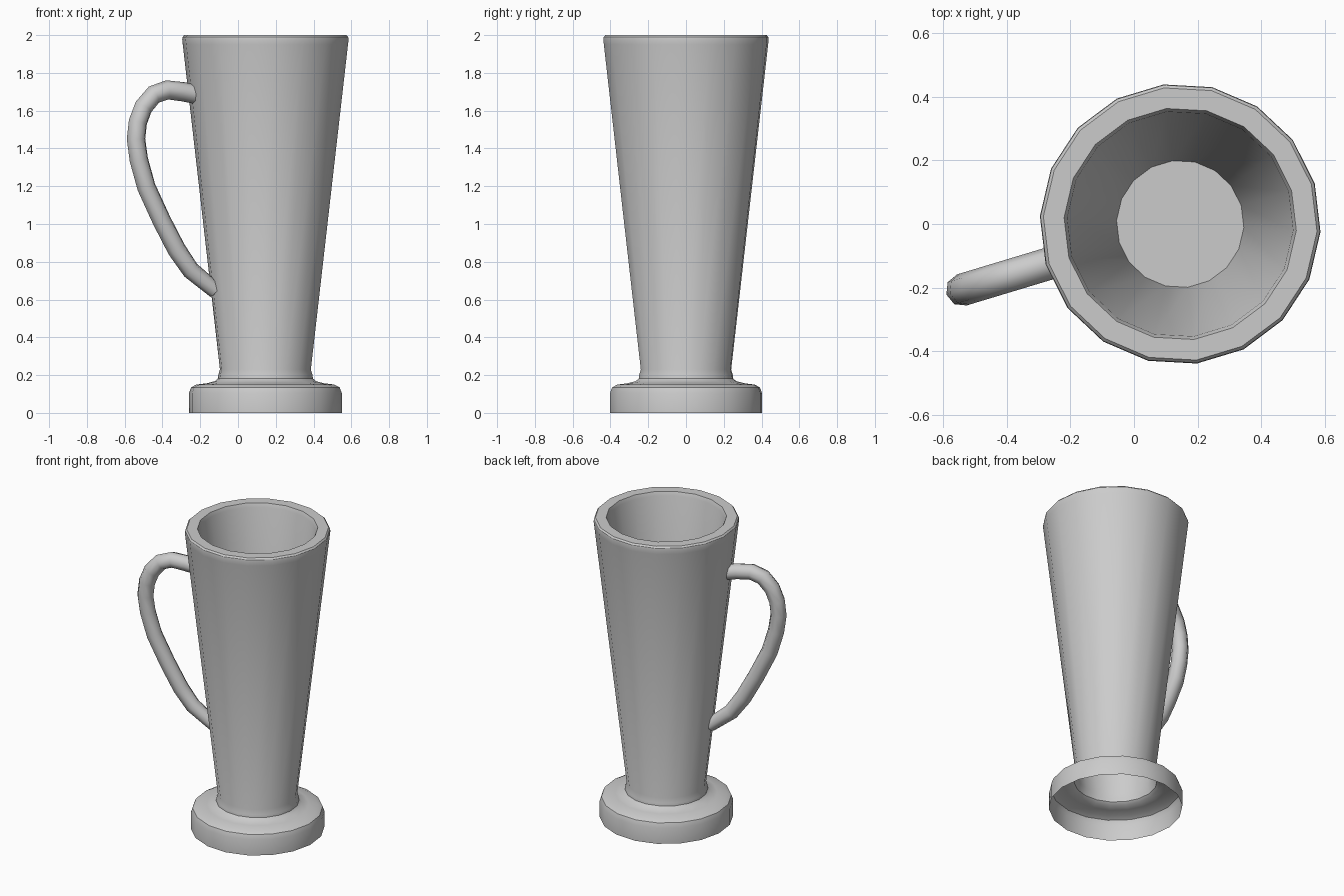
import bpy, bmesh, math

if "Cube" in bpy.data.objects:
    bpy.data.objects.remove(bpy.data.objects["Cube"])

SIDES = 18
CX = 0.145                      # axis of the cup
ANGLE = math.radians(196.8)     # direction of the handle


def lathe(name, profile):
    """Spin a (radius, z) profile around the cup axis and close its last ring."""
    bm = bmesh.new()
    rings = []
    for r, z in profile:
        ring = []
        for k in range(SIDES):
            a = ANGLE + 2 * math.pi * k / SIDES
            ring.append(bm.verts.new((CX + r * math.cos(a), r * math.sin(a), z)))
        rings.append(ring)
    for lo, hi in zip(rings, rings[1:]):
        for k in range(SIDES):
            n = (k + 1) % SIDES
            bm.faces.new((lo[k], lo[n], hi[n], hi[k]))
    bm.faces.new(rings[-1])
    me = bpy.data.meshes.new(name)
    bm.to_mesh(me)
    bm.free()
    ob = bpy.data.objects.new(name, me)
    bpy.context.collection.objects.link(ob)
    bpy.context.view_layer.objects.active = ob
    ob.select_set(True)
    bpy.ops.object.shade_smooth_by_angle(angle=math.radians(32))
    ob.select_set(False)
    return ob


# Cup: hollow foot, tapered wall, rounded rim, inner wall and floor
lathe("cup", [
    (0.405, 0.0), (0.405, 0.105), (0.394, 0.135), (0.365, 0.15), (0.31, 0.157),
    (0.268, 0.168), (0.252, 0.182), (0.25, 0.2), (0.241, 0.23),
    (0.438, 1.95), (0.441, 1.975), (0.439, 1.99), (0.43, 2.0),
    (0.365, 2.0), (0.355, 1.975), (0.2, 0.5),
])

# Handle: round tube along a bent path, (x as seen from the front, z, thickness)
path = [
    (-0.215, 1.685, 1), (-0.29, 1.70, 1), (-0.375, 1.71, 1), (-0.445, 1.685, 1),
    (-0.50, 1.62, 1), (-0.53, 1.54, 1), (-0.54, 1.45, 1), (-0.525, 1.34, 1),
    (-0.485, 1.195, 1), (-0.405, 1.02, 1), (-0.325, 0.865, 1),
    (-0.25, 0.755, 0.95), (-0.12, 0.648, 0.85),
]
cu = bpy.data.curves.new("handle", "CURVE")
cu.dimensions = "3D"
cu.bevel_depth = 0.051
cu.bevel_resolution = 2
cu.use_fill_caps = True
sp = cu.splines.new("POLY")
sp.points.add(len(path) - 1)
for p, (x, z, w) in zip(sp.points, path):
    p.co = (x, (x - CX) * math.tan(ANGLE), z, 1)
    p.radius = w
sp.use_smooth = True
bpy.context.collection.objects.link(bpy.data.objects.new("handle", cu))
